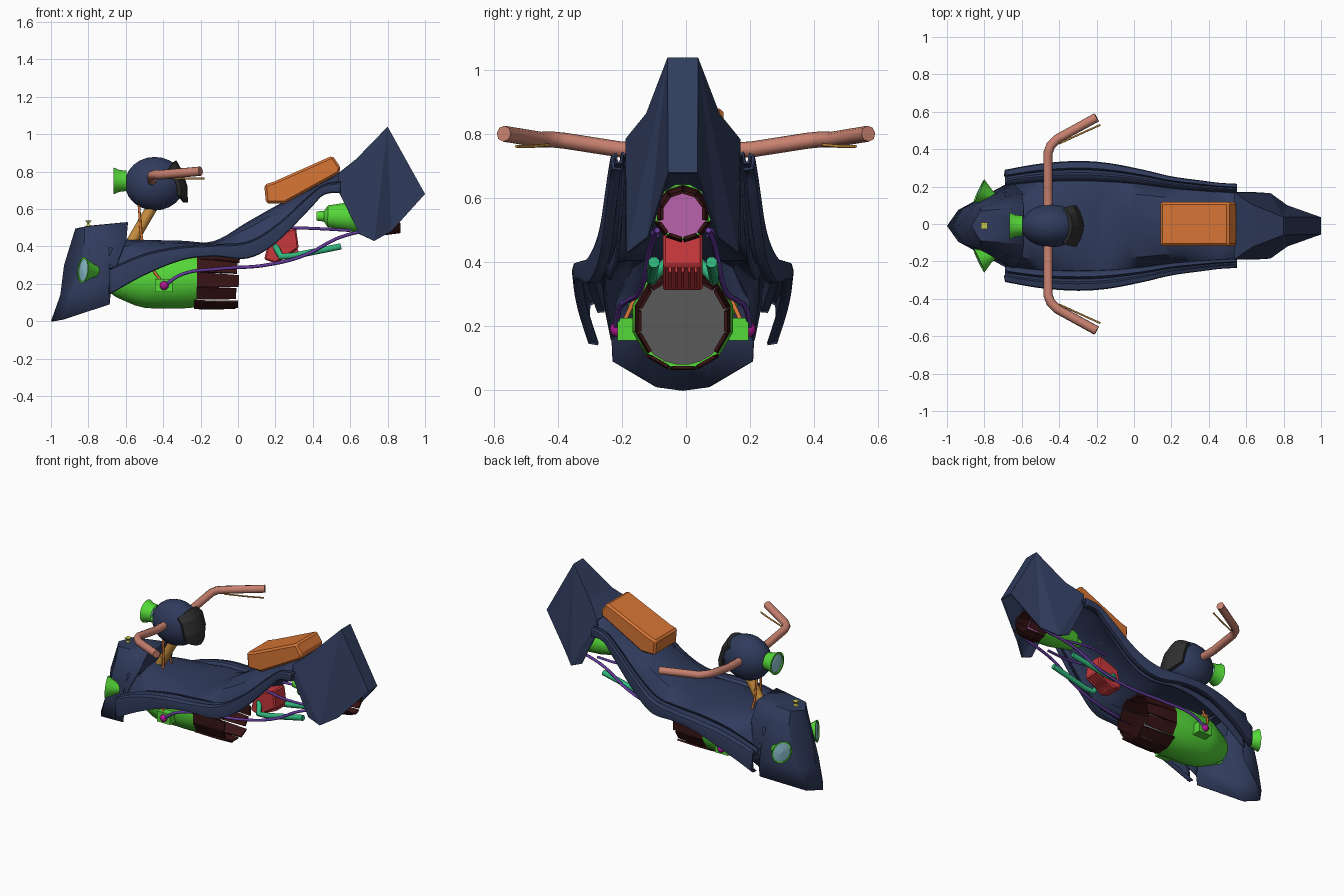
import bpy, bmesh, math
from mathutils import Vector

if "Cube" in bpy.data.objects:
    bpy.data.objects.remove(bpy.data.objects["Cube"])

COL = dict(blue=(.03, .045, .11), green=(.09, .68, .04), maroon=(.04, .007, .007), salmon=(.58, .22, .16),
           orange=(.68, .18, .035), teal=(.03, .46, .2), purple=(.13, .045, .35), red=(.58, .04, .045),
           tan=(.58, .28, .05), magenta=(.45, .01, .3), grey=(.1, .1, .1), dark=(.03, .03, .03),
           lens=(.3, .6, .72), pink=(.5, .13, .43), yellow=(.6, .58, .08))
MATS = {}
for k, c in COL.items():
    MATS[k] = bpy.data.materials.new(k)
    MATS[k].diffuse_color = (*c, 1)


def build(name, verts, faces, col, smooth=None, mirror=False, thick=0, bevel=0):
    me = bpy.data.meshes.new(name)
    me.from_pydata([tuple(v) for v in verts], [], faces)
    bm = bmesh.new()
    bm.from_mesh(me)
    bmesh.ops.remove_doubles(bm, verts=bm.verts, dist=1e-5)
    bmesh.ops.recalc_face_normals(bm, faces=bm.faces)
    bm.to_mesh(me)
    bm.free()
    ob = bpy.data.objects.new(name, me)
    bpy.context.collection.objects.link(ob)
    me.materials.append(MATS[col])
    if mirror:
        m = ob.modifiers.new("mirror", 'MIRROR')
        m.use_axis = (False, True, False)
    if thick:
        ob.modifiers.new("thickness", 'SOLIDIFY').thickness = thick
    if bevel:
        b = ob.modifiers.new("bevel", 'BEVEL')
        b.width, b.segments = bevel, 1
    if smooth:
        bpy.ops.object.select_all(action='DESELECT')
        bpy.context.view_layer.objects.active = ob
        ob.select_set(True)
        bpy.ops.object.shade_smooth_by_angle(angle=math.radians(smooth))
    return ob


def grid(name, rows, col, **kw):
    n = len(rows[0])
    faces = [(i*n+j, i*n+j+1, i*n+n+j+1, i*n+n+j) for i in range(len(rows)-1) for j in range(n-1)]
    return build(name, [p for r in rows for p in r], faces, col, **kw)


def lathe(name, prof, origin, axis, n, col, squash=1, **kw):
    q = Vector(axis).to_track_quat('Z', 'Y')
    rows = [[Vector(origin) + q @ Vector((r*math.cos(a)*squash, r*math.sin(a), t))
             for a in [2*math.pi*(j+.5)/n for j in range(n+1)]] for t, r in prof]
    return grid(name, rows, col, **kw)


def tube(name, pts, r, col, smooth_path=False):
    cu = bpy.data.curves.new(name, 'CURVE')
    cu.dimensions, cu.bevel_depth, cu.bevel_resolution, cu.use_fill_caps = '3D', r, 2, True
    if smooth_path:
        s = cu.splines.new('BEZIER')
        s.bezier_points.add(len(pts)-1)
        for b, p in zip(s.bezier_points, pts):
            b.co, b.handle_left_type, b.handle_right_type = p, 'AUTO', 'AUTO'
    else:
        s = cu.splines.new('POLY')
        s.points.add(len(pts)-1)
        for b, p in zip(s.points, pts):
            b.co = (*p, 1)
    cu.materials.append(MATS[col])
    ob = bpy.data.objects.new(name, cu)
    bpy.context.collection.objects.link(ob)


def slab(name, prof, w, col, y=0, **kw):
    n = len(prof)
    v = [(x, y-w, z) for x, z in prof] + [(x, y+w, z) for x, z in prof]
    f = [tuple(range(n)), tuple(range(2*n-1, n-1, -1))]
    return build(name, v, f + [(i, (i+1) % n, n+(i+1) % n, n+i) for i in range(n)], col, **kw)


def petals(name, origin, axis, n, r0, r1, length):
    q = Vector(axis).to_track_quat('Z', 'Y')
    v, f = [], []
    for i in range(n):
        L = length*(1 - .05*(i % 2))
        for t, r, h in ((0, r0, .49), (L*.5, r0*.98, .46), (L, r1, .42)):
            for s in (-h, h):
                a = 2*math.pi*(i+s)/n
                v.append(Vector(origin) + q @ Vector((r*math.cos(a), r*math.sin(a), t)))
        b = 6*i
        f += [(b, b+1, b+3, b+2), (b+2, b+3, b+5, b+4)]
    build(name, v, f, 'maroon', thick=.01)


def spline(k, t):
    # Catmull-Rom over rows of station values
    i = min(int(t), len(k)-2)
    u = t-i
    p = [k[max(0, min(len(k)-1, i+d))] for d in (-1, 0, 1, 2)]
    return [.5*(2*b+(c-a)*u+(2*a-5*b+4*c-d)*u*u+(3*b-a-3*c+d)*u**3) for a, b, c, d in zip(*p)]


# Hull stations: x, deck centre z, shoulder y, outer wing y, wing top z, wing bottom z
ST = [(-.69, .44, .215, .30, .27, .145), (-.5, .435, .235, .333, .35, .25), (-.3, .43, .24, .347, .39, .33),
      (-.13, .428, .235, .335, .40, .35), (.05, .53, .22, .30, .415, .34), (.2, .615, .20, .265, .50, .42),
      (.38, .71, .185, .24, .66, .60), (.46, .755, .18, .23, .72, .68), (.55, .80, .175, .225, .735, .69)]
deck, wing = [], []
for i in range(41):
    x, zt, yi, yo, z1, z0 = spline(ST, i*(len(ST)-1)/40)
    w = yo-yi
    deck.append([(x, 0, zt), (x, yi*.4, zt-.008), (x, yi*.75, zt*.7+z1*.3), (x, yi, z1+.005), (x, yi+.01, z0+.01)])
    wing.append([(x, yi, z1), (x, yi+.3*w, z1+.012), (x, yi+.42*w, z1-.02), (x, yi+.55*w, z1-.02),
                 (x, yi+.65*w, z1+.008), (x, yi+.95*w, z1), (x, yo, z1-.02), (x, yo-.005, z0), (x, yo-.035, z0-.005)])
grid("hull_deck", deck, 'blue', mirror=True, smooth=35, thick=.01)
grid("side_wings", wing, 'blue', mirror=True, smooth=35, thick=.01)

# Nose shield, rows from bottom to top
nose = [[(-1, 0, 0), (-.94, .085, .01), (-.69, .22, .09)], [(-.95, 0, .14), (-.9, .1, .15), (-.68, .225, .2)],
        [(-.93, 0, .3), (-.845, .115, .3), (-.64, .225, .33)], [(-.89, 0, .43), (-.82, .1, .43), (-.6, .18, .43)],
        [(-.87, 0, .495), (-.82, .08, .505), (-.59, .1, .53)], [(-.87, 0, .495), (-.8, 0, .51), (-.59, 0, .53)]]
grid("nose_shield", nose, 'blue', mirror=True, thick=.008, smooth=25)
build("nose_back_plate", [(-.59, .1, .53), (-.59, -.1, .53), (-.6, -.18, .41), (-.6, .18, .41)], [(0, 1, 2, 3)], 'blue')

# Tail cowl: spine band and folded sides, open underneath
T = [(.8, .048, 1.04), (1, .046, .68), (.82, .11, .48), (.73, .175, .43), (.65, .18, .465), (.535, .18, .7),
     (.535, .18, .785), (.63, .115, .865), (.8, 0, 1.04), (1, 0, .68), (.63, 0, .865), (.535, 0, .79)]
build("tail_cowl", T, [(0, 1, 2), (0, 2, 3), (0, 3, 6, 7), (3, 4, 5, 6), (0, 8, 9, 1), (7, 10, 8, 0), (6, 11, 10, 7)],
      'blue', mirror=True, thick=.008)

# Seat
slab("seat", [(.14, .73), (.19, .745), (.505, .885), (.55, .82), (.54, .79), (.25, .63), (.15, .63)], .117, 'orange', bevel=.012)

# Main thruster pod
lathe("main_pod", [(0, .07), (.04, .1), (.14, .145), (.2, .16), (.38, .163), (.47, .155), (.47, .14)],
      (-.69, 0, .224), (1, 0, 0), 12, 'green', smooth=32)
petals("main_nozzle", (-.23, 0, .224), (1, 0, -.04), 12, .155, .143, .235)
lathe("main_nozzle_disc", [(0, 0), (0, .145)], (-.19, 0, .224), (1, 0, 0), 24, 'grey')
# Rear thruster pod
lathe("rear_pod", [(0, 0), (0, .025), (.04, .03), (.06, .06), (.2, .085), (.33, .09), (.33, .075)],
      (.42, 0, .562), (1, 0, -.02), 12, 'green', smooth=32)
petals("rear_nozzle", (.74, 0, .557), (1, 0, -.04), 10, .085, .072, .13)
lathe("rear_nozzle_disc", [(0, 0), (0, .08)], (.77, 0, .556), (1, 0, -.04), 20, 'pink')

# Steering head, headlight, dash visor and column
lathe("steering_head", [(.16*-math.cos(math.pi*i/12), .145*math.sin(math.pi*i/12)) for i in range(13)],
      (-.445, 0, .735), (1, 0, 0), 20, 'blue', squash=.8, smooth=40)
lathe("headlight", [(0, .055), (.04, .06), (.07, .073), (.07, .06)], (-.595, 0, .75), (-1, 0, 0), 16, 'green', smooth=40)
lathe("headlight_lens", [(0, .062), (.008, .04), (.01, 0)], (-.655, 0, .75), (-1, 0, 0), 16, 'lens', smooth=40)
rows = []
for i in range(7):
    y = -.11 + .22*i/6
    b = 6*y*y*.5
    rows.append([(-.33-b, y*.9, .86-b), (-.295-b, y, .80), (-.27-b, y, .72), (-.268-b, y*.9, .635+b)])
grid("dash_visor", rows, 'dark', thick=.025)
tube("steering_column", [(-.57, 0, .42), (-.43, 0, .66)], .03, 'tan')

# Parts repeated on both sides
for side, s in (("left", -1), ("right", 1)):
    tube("handlebar_"+side, [(-.46, s*.07, .75), (-.46, s*.2, .752), (-.46, s*.38, .78), (-.445, s*.42, .784),
                             (-.41, s*.455, .783), (-.2, s*.57, .802)], .025, 'salmon')
    tube("brake_lever_"+side, [(-.4, s*.43, .767), (-.28, s*.485, .762), (-.18, s*.53, .762)], .005, 'tan')
    base, ax = Vector((-.73, s*.14, .265)), Vector((-.9, s*.42, .08)).normalized()
    lathe("side_lamp_"+side, [(0, .02), (.05, .037), (.11, .07), (.11, .06)], base, ax, 14, 'green', smooth=40)
    lathe("side_lamp_lens_"+side, [(0, .062), (.008, 0)], base + ax*.104, ax, 14, 'lens')
    slab("pod_box_"+side, [(-.445, .155), (-.35, .155), (-.35, .225), (-.445, .225)], .03, 'green', y=s*.175)
    lathe("hose_joint_"+side, [(-.025*math.cos(math.pi*i/6), .025*math.sin(math.pi*i/6)) for i in range(7)],
          (-.395, s*.203, .19), (0, s, 0), 10, 'magenta', smooth=60)
    tube("fuel_hose_"+side, [(-.395, s*.21, .19), (-.3, s*.2, .25), (-.1, s*.17, .28), (.15, s*.14, .3),
                             (.35, s*.12, .35), (.55, s*.1, .45), (.78, s*.08, .5)], .009, 'purple', True)
    tube("upper_hose_"+side, [(.28, s*.08, .5), (.42, s*.1, .495), (.6, s*.08, .485)], .008, 'purple', True)
    tube("control_cable_"+side, [(-.53, s*.02, .62), (-.51, s*.05, .42), (-.47, s*.14, .3), (-.4, s*.19, .2)], .007, 'orange', True)
    tube("exhaust_pipe_"+side, [(.2, s*.05, .4), (.23, s*.1, .345), (.3, s*.1, .35), (.55, s*.09, .4)], .018, 'teal')

# Motor block with cooling fins
slab("motor", [(.14, .33), (.17, .45), (.31, .5), (.325, .39), (.2, .31)], .062, 'red', bevel=.008)
for i in range(5):
    slab("motor_fin", [(.21, .315), (.325, .37), (.32, .385), (.2, .33)], .004, 'red', y=-.04+.02*i)

# Nose ornament
lathe("nose_ornament", [(0, .022), (.015, .006), (.032, .024), (.032, 0)], (-.8, 0, .506), (0, 0, 1), 4, 'yellow')

# Hull and drive parts sit slightly off the seat and bar centre line
for ob in bpy.data.objects:
    if not ob.name.startswith(("seat", "handlebar", "brake")):
        ob.location.y = -.01

for m in bpy.data.materials:
    if m.users and not m.is_grease_pencil:
        m.use_nodes = True
        m.node_tree.nodes["Principled BSDF"].inputs["Base Color"].default_value = m.diffuse_color
